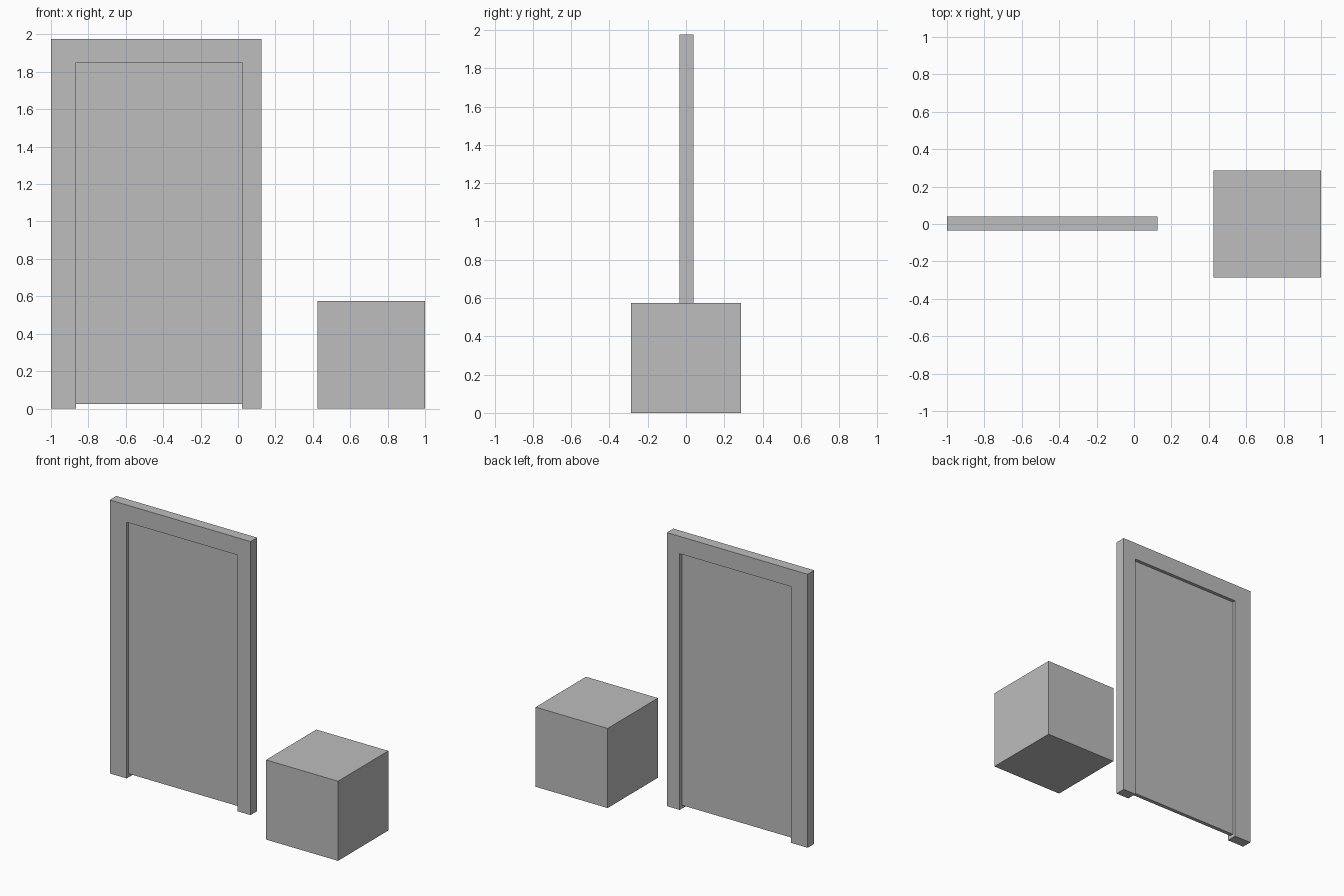
import bpy
import bmesh

old = bpy.data.objects.get("Cube")
if old:
    bpy.data.objects.remove(old, do_unlink=True)

# Single plain grey
GREY = (0.51, 0.51, 0.51, 1.0)
grey = bpy.data.materials.new("plain_grey")
grey.use_nodes = True
grey.diffuse_color = GREY
grey.node_tree.nodes["Principled BSDF"].inputs["Base Color"].default_value = GREY


def extrude_profile(name, outline, y_front, y_back):
    """Extrude an x-z outline from y_front to y_back."""
    bm = bmesh.new()
    face = bm.faces.new([bm.verts.new((x, y_front, z)) for x, z in outline])
    result = bmesh.ops.extrude_face_region(bm, geom=[face])
    moved = [v for v in result["geom"] if isinstance(v, bmesh.types.BMVert)]
    bmesh.ops.translate(bm, verts=moved, vec=(0, y_back - y_front, 0))
    bmesh.ops.recalc_face_normals(bm, faces=bm.faces)
    mesh = bpy.data.meshes.new(name)
    bm.to_mesh(mesh)
    bm.free()
    mesh.materials.append(grey)
    obj = bpy.data.objects.new(name, mesh)
    bpy.context.collection.objects.link(obj)
    return obj


def rectangle(x0, x1, z0, z1):
    return [(x0, z0), (x1, z0), (x1, z1), (x0, z1)]


# Door frame: two posts and a lintel in one piece
left, right, top = -1.0, 0.125, 1.975
open_left, open_right, open_top = -0.865, 0.022, 1.85
extrude_profile("door_frame", [
    (left, 0), (open_left, 0), (open_left, open_top), (open_right, open_top),
    (open_right, 0), (right, 0), (right, top), (left, top)], -0.035, 0.04)

# Thin door panel, recessed on both sides and raised off the floor
extrude_profile("door_panel", rectangle(open_left, open_right, 0.025, open_top),
                -0.012, 0.016)

# Separate box beside the door
extrude_profile("box", rectangle(0.425, 1.0, 0, 0.575), -0.287, 0.287)
